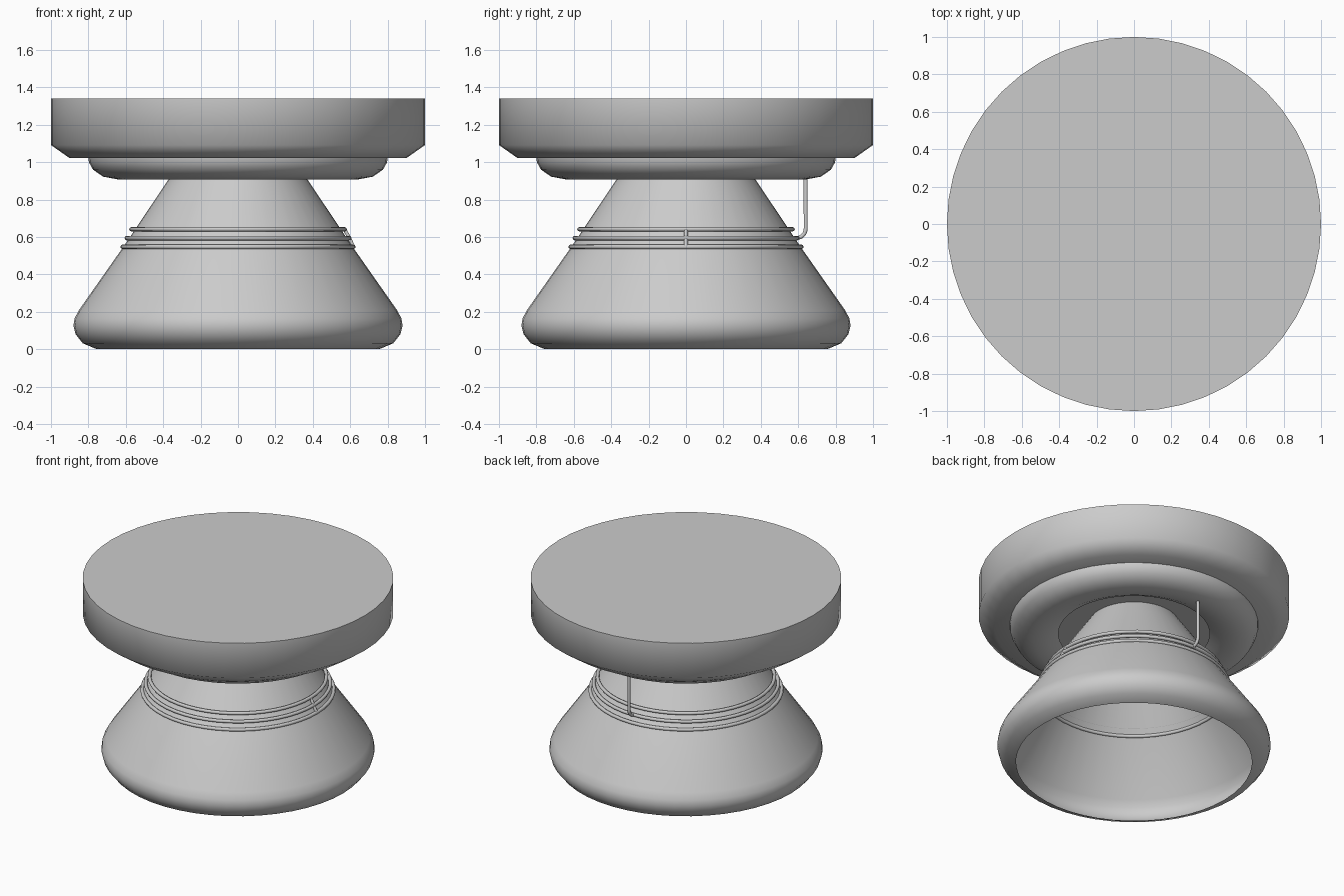
import bpy, bmesh, math

if "Cube" in bpy.data.objects:
    bpy.data.objects.remove(bpy.data.objects["Cube"])

SEG = 48


def finish(name, bm, angle=65):
    bmesh.ops.remove_doubles(bm, verts=bm.verts, dist=1e-5)
    mesh = bpy.data.meshes.new(name)
    bm.to_mesh(mesh)
    bm.free()
    mesh.polygons.foreach_set("use_smooth", [True] * len(mesh.polygons))
    mesh.set_sharp_from_angle(angle=math.radians(angle))
    obj = bpy.data.objects.new(name, mesh)
    bpy.context.collection.objects.link(obj)
    return obj


def lathe(name, profile, seg=SEG, closed=False):
    """Revolve (radius, z) points around the z axis."""
    bm = bmesh.new()
    rows = []
    for r, z in profile:
        rows.append([bm.verts.new((r * math.cos(2 * math.pi * i / seg),
                                   r * math.sin(2 * math.pi * i / seg), z))
                     for i in range(seg)])
    pairs = list(zip(rows, rows[1:]))
    if closed:
        pairs.append((rows[-1], rows[0]))
    for a, b in pairs:
        for i in range(seg):
            j = (i + 1) % seg
            bm.faces.new((a[i], a[j], b[j], b[i]))
    return finish(name, bm)


def tube(name, points, radius):
    """Round wire through the given points."""
    curve = bpy.data.curves.new(name, 'CURVE')
    curve.dimensions = '3D'
    curve.bevel_depth = radius
    curve.bevel_resolution = 3
    curve.use_fill_caps = True
    spline = curve.splines.new('POLY')
    spline.points.add(len(points) - 1)
    for p, co in zip(spline.points, points):
        p.co = (*co, 1)
    spline.use_smooth = True
    obj = bpy.data.objects.new(name, curve)
    bpy.context.collection.objects.link(obj)
    return obj


# Table top with a rounded lower edge
lathe("table_top", [(0, 1.022), (0.6, 1.022), (0.9, 1.022), (1, 1.092),
                    (1, 1.34), (0, 1.34)])

# Rounded collar below the top, open in the middle
lathe("under_collar", [(0.487, 0.955), (0.55, 0.925), (0.64, 0.908), (0.72, 0.923),
                       (0.775, 0.96), (0.797, 1.0), (0.8, 1.025)])

# Hollow conical base with an in-turned lower lip
lathe("cone_base", [(0.76, 0.003), (0.83, 0.032), (0.868, 0.08), (0.88, 0.125),
                    (0.874, 0.165), (0.85, 0.21), (0.615, 0.545), (0.37, 0.91),
                    (0.285, 1.035)])

# Three wire rings around the cone
RINGS = [(0.570, 0.642), (0.595, 0.595), (0.617, 0.548)]
WIRE = 0.012
for n, (r, z) in enumerate(RINGS):
    lathe(f"wire_ring_{n + 1}",
          [(r + WIRE * math.cos(t * math.pi / 4), z + WIRE * math.sin(t * math.pi / 4))
           for t in range(8)], closed=True)

# Short links joining neighbouring rings on the right side
for n, ((r1, z1), (r2, z2)) in enumerate(zip(RINGS, RINGS[1:])):
    tube(f"ring_link_{n + 1}", [(r1, 0, z1), (r2, 0, z2)], 0.01)

# Bent rod from the middle ring up to the collar at the back
bend = [(0, 0.59 + 0.05 * math.sin(t * math.pi / 12), 0.645 - 0.05 * math.cos(t * math.pi / 12))
        for t in range(7)]
tube("back_rod", bend + [(0, 0.64, 0.92)], 0.011)
